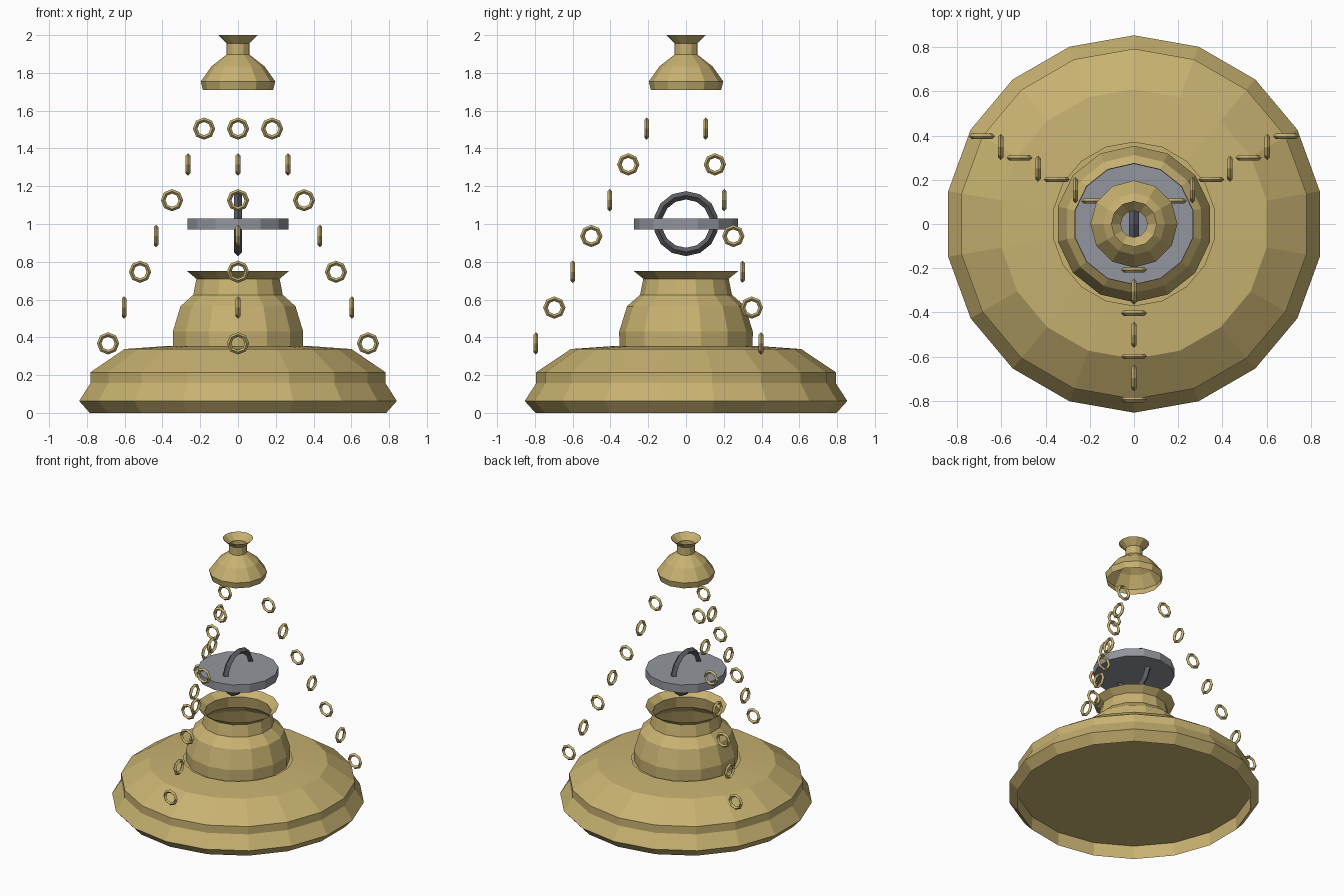
import bpy, bmesh, math
from mathutils import Matrix

default = bpy.data.objects.get("Cube")
if default:
    bpy.data.objects.remove(default, do_unlink=True)


def material(name, rgb):
    m = bpy.data.materials.new(name)
    m.use_nodes = True
    m.diffuse_color = (*rgb, 1)
    m.node_tree.nodes["Principled BSDF"].inputs["Base Color"].default_value = (*rgb, 1)
    return m


GOLD = material("brass", (0.578, 0.445, 0.165))
GREY = material("lid_grey", (0.29, 0.305, 0.337))
DARK = material("dark_iron", (0.115, 0.117, 0.135))


def lathe(name, profile, sides, mat, cap_bottom=False, cap_top=False, closed=False):
    """Revolve (radius, z) points around z, outside to the right; one corner lies on +y."""
    bm = bmesh.new()
    rings = []
    for r, z in profile:
        rings.append([])
        for i in range(sides):
            a = math.pi / 2 + math.tau * i / sides
            rings[-1].append(bm.verts.new((r * math.cos(a), r * math.sin(a), z)))
    pairs = list(zip(rings, rings[1:]))
    if closed:
        pairs.append((rings[-1], rings[0]))
    for low, high in pairs:
        for i in range(sides):
            j = (i + 1) % sides
            bm.faces.new((low[i], low[j], high[j], high[i]))
    if cap_bottom:
        bm.faces.new(rings[0][::-1])
    if cap_top:
        bm.faces.new(rings[-1])
    mesh = bpy.data.meshes.new(name)
    bm.to_mesh(mesh)
    bm.free()
    mesh.materials.append(mat)
    obj = bpy.data.objects.new(name, mesh)
    bpy.context.collection.objects.link(obj)
    return obj


def ring(name, major, minor, sides, mat):
    """Ring with a diamond cross-section, lying flat."""
    section = [(major, -minor), (major + minor, 0), (major, minor), (major - minor, 0)]
    return lathe(name, section, sides, mat, closed=True)


# Wide stepped base with a recessed underside
lathe("base", [(0.793, 0.098), (0.797, 0), (0.854, 0.063), (0.793, 0.157),
               (0.793, 0.215), (0.61, 0.338), (0.37, 0.355)], 18, GOLD, cap_bottom=True)

# Bulging open neck
lathe("neck", [(0.352, 0.345), (0.354, 0.43), (0.312, 0.565), (0.243, 0.625),
               (0.226, 0.71), (0.276, 0.75)], 14, GOLD)

# Floating lid with its upright ring handle
lathe("lid", [(0.274, 0.97), (0.274, 1.03)], 14, GREY, cap_bottom=True, cap_top=True)
handle = ring("lid_ring", 0.15, 0.022, 14, DARK)
handle.data.transform(Matrix.Rotation(math.pi / 2, 4, 'X')
                      @ Matrix.Rotation(math.pi / 2, 4, 'Y'))
handle.location.z = 1.002

# Bell-shaped top cap, open at both ends
lathe("top_cap", [(0.186, 1.71), (0.197, 1.755), (0.14, 1.835), (0.06, 1.897),
                  (0.06, 1.955), (0.104, 2.0)], 12, GOLD)

# Three chains of links that alternate direction
LINKS = 7
for side, bottom, top in (("front", (0, -0.795), (0, -0.208)),
                          ("left", (0.688, 0.397), (0.18, 0.104)),
                          ("right", (-0.688, 0.397), (-0.18, 0.104))):
    for k in range(LINKS):
        t = k / (LINKS - 1)
        link = ring(f"{side}_chain_link_{k + 1}", 0.047, 0.012, 8, GOLD)
        link.data.transform(Matrix.Rotation(math.pi / 2, 4, 'Y' if k % 2 else 'X'))
        link.location = (bottom[0] + (top[0] - bottom[0]) * t,
                         bottom[1] + (top[1] - bottom[1]) * t,
                         0.368 + 1.137 * t)
